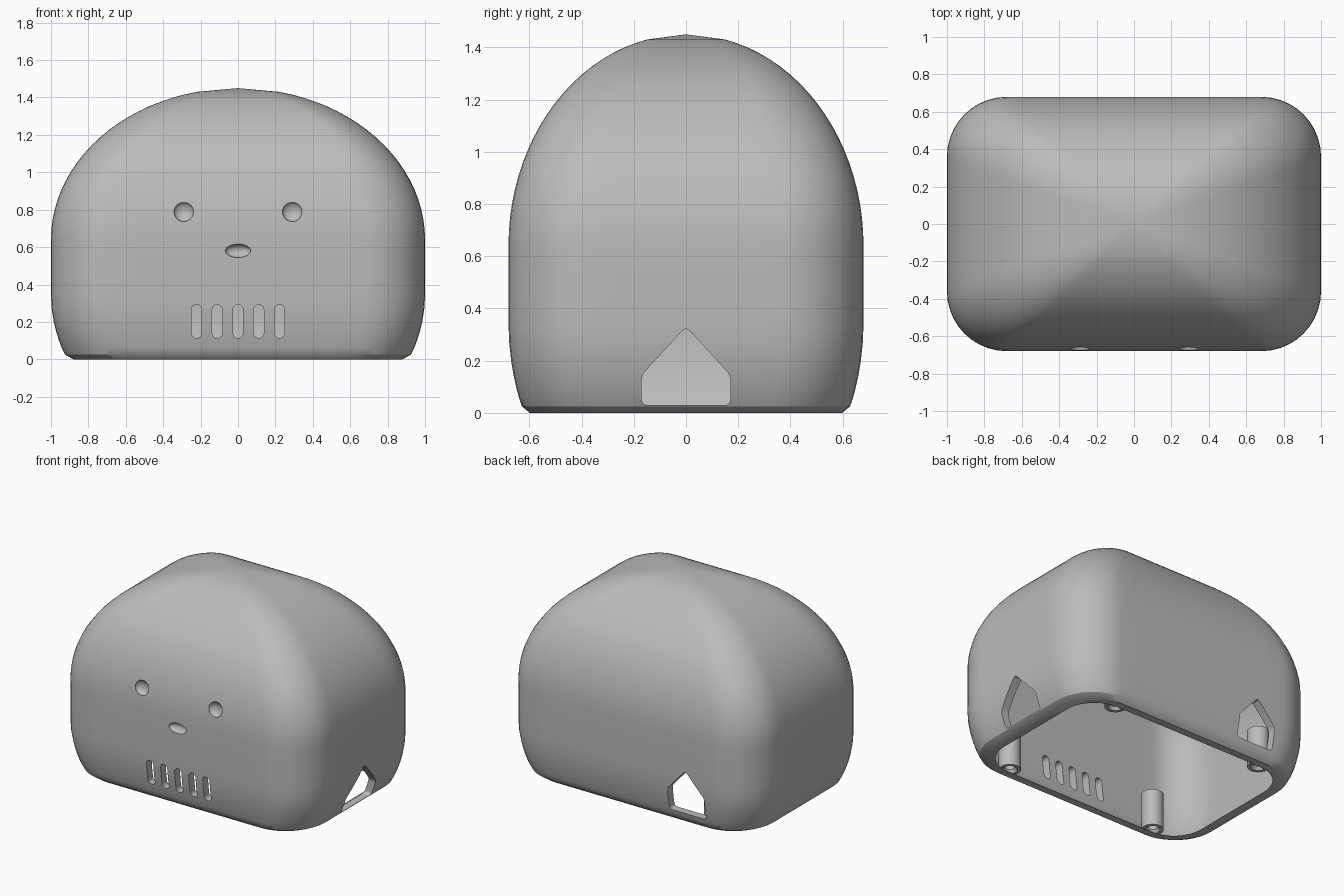
import bpy, bmesh, math
from mathutils import Matrix, Vector

cube = bpy.data.objects.get("Cube")
if cube:
    bpy.data.objects.remove(cube, do_unlink=True)

grey = bpy.data.materials.new("plain grey")
grey.use_nodes = True
COLOUR = (0.5, 0.5, 0.5, 1)
grey.diffuse_color = COLOUR
grey.node_tree.nodes["Principled BSDF"].inputs["Base Color"].default_value = COLOUR


def make_object(name, bm):
    bmesh.ops.recalc_face_normals(bm, faces=bm.faces)
    mesh = bpy.data.meshes.new(name)
    bm.to_mesh(mesh)
    bm.free()
    mesh.materials.append(grey)
    obj = bpy.data.objects.new(name, mesh)
    bpy.context.collection.objects.link(obj)
    return obj


def loft(name, rings, tip=None):
    """Skin closed rings of points; cap the start, and the end with a face or a tip."""
    bm = bmesh.new()
    loops = [[bm.verts.new(p) for p in ring] for ring in rings]
    n = len(loops[0])
    for a, b in zip(loops, loops[1:]):
        for i in range(n):
            j = (i + 1) % n
            bm.faces.new((a[i], a[j], b[j], b[i]))
    bm.faces.new(loops[0])
    if tip is None:
        bm.faces.new(loops[-1])
    else:
        top = bm.verts.new(tip)
        for i in range(n):
            bm.faces.new((loops[-1][i], loops[-1][(i + 1) % n], top))
    return make_object(name, bm)


def rounded_rect(hx, hy, r, steps=10, splits=10):
    corners = []
    for k, (sx, sy) in enumerate([(1, 1), (-1, 1), (-1, -1), (1, -1)]):
        centre = Vector((sx * (hx - r), sy * (hy - r)))
        corners.append([centre + r * Vector((math.cos(a), math.sin(a))) for a in
                        [(k + i / steps) * math.pi / 2 for i in range(steps + 1)]])
    pts = []
    for k, corner in enumerate(corners):
        nxt = corners[(k + 1) % 4][0]
        pts += corner + [corner[-1].lerp(nxt, i / splits) for i in range(1, splits)]
    return pts


# Body profile: height and scale of the rounded-rectangle section
SHOULDER, HEIGHT = 0.64, 1.45
profile = [(0, .88), (.025, .924), (.06, .942), (.1, .957), (.15, .973),
           (.2, .985), (.27, .996), (.34, 1), (.44, 1), (.54, 1)]
LAST = math.acos(0.22)
for i in range(21):
    a = LAST * i / 20
    profile.append((SHOULDER + (HEIGHT - SHOULDER) * math.sin(a), math.cos(a)))


def dome(name, hx, hy, r, height, start=0):
    section = rounded_rect(hx, hy, r)
    levels = [(z * height / HEIGHT, f) for z, f in profile]
    if start:
        levels.insert(0, (start, profile[0][1]))
    return loft(name, [[(p.x * f, p.y * f, z) for p in section] for z, f in levels],
                (0, 0, height))


def prism(name, outline, matrix, depth, round_by=0.0):
    """Extrude an (across, up) outline along y, optionally rounding its corners."""
    bm = bmesh.new()
    front = [bm.verts.new((u, -depth / 2, v)) for u, v in outline]
    back = [bm.verts.new((u, depth / 2, v)) for u, v in outline]
    bm.faces.new(front)
    bm.faces.new(back)
    for i in range(len(outline)):
        j = (i + 1) % len(outline)
        bm.faces.new((front[i], front[j], back[j], back[i]))
    if round_by:
        bm.edges.ensure_lookup_table()
        along = [e for e in bm.edges if abs(e.verts[0].co.y - e.verts[1].co.y) > depth / 2]
        bmesh.ops.bevel(bm, geom=along, offset=round_by, segments=4, affect='EDGES', profile=0.5)
    bm.transform(matrix)
    return make_object(name, bm)


def house_outline(half, low, eaves, peak):
    return [(-half, low), (half, low), (half, eaves), (0, peak), (-half, eaves)]


def ball(name, centre, size):
    bm = bmesh.new()
    bmesh.ops.create_uvsphere(bm, u_segments=32, v_segments=24, radius=1,
                              matrix=Matrix.Translation(centre) @ Matrix.Diagonal((*size, 1)))
    return make_object(name, bm)


def cut(target, cutter):
    cutter.hide_render = True
    mod = target.modifiers.new("cut", 'BOOLEAN')
    mod.operation, mod.solver, mod.object = 'DIFFERENCE', 'EXACT', cutter
    bpy.context.view_layer.update()
    graph = bpy.context.evaluated_depsgraph_get()
    mesh = bpy.data.meshes.new_from_object(target.evaluated_get(graph))
    target.modifiers.clear()
    target.data = mesh
    bpy.data.objects.remove(cutter, do_unlink=True)


# Hollow domed shell, open underneath
shell = dome("body_shell", 1, 0.68, 0.32, HEIGHT)
cut(shell, dome("cavity_cutter", 0.94, 0.62, 0.26, HEIGHT - 0.06, start=-0.05))

# House-shaped openings in the left side and the back
side = Matrix.Translation((0.95, 0, 0)) @ Matrix.Rotation(math.pi / 2, 4, 'Z')
cut(shell, prism("side_opening_cutter", house_outline(0.17, 0.03, 0.145, 0.33), side, 0.4, 0.02))
rear = Matrix.Translation((-0.47, 0.65, 0))
cut(shell, prism("back_opening_cutter", house_outline(0.145, 0.08, 0.24, 0.40), rear, 0.3, 0.02))

# Mouth vents: five upright rounded slots
for i in range(-2, 3):
    arc = [(0.027 * math.cos(a), 0.063 * (1 if k < 9 else -1) + 0.027 * math.sin(a))
           for k, a in enumerate([math.pi * j / 8 for j in range(9)] +
                                 [math.pi * (1 + j / 8) for j in range(9)])]
    place = Matrix.Translation((0.111 * i, -0.65, 0.203))
    cut(shell, prism("vent_cutter", arc, place, 0.3))

# Eye and nose dimples
for sx in (-1, 1):
    cut(shell, ball("eye_cutter", (0.29 * sx, -0.671, 0.79), (0.053, 0.035, 0.053)))
cut(shell, ball("nose_cutter", (0, -0.68, 0.58), (0.068, 0.035, 0.036)))

# Screw posts with countersunk blind holes
post_profile = [(.034, .2), (.034, .03), (.05, .008), (.072, .008), (.072, .27)]
posts = []
for label, sx, sy in [("front_left", 1, -1), ("front_right", -1, -1),
                      ("back_left", 1, 1), ("back_right", -1, 1)]:
    rings = [[(0.6 * sx + r * math.cos(a), 0.53 * sy + r * math.sin(a), z)
              for a in [math.tau * i / 32 for i in range(32)]] for r, z in post_profile]
    posts.append(loft(label + "_screw_post", rings))

# Smooth shading with sharp edges kept
bpy.ops.object.select_all(action='DESELECT')
for obj in [shell] + posts:
    obj.select_set(True)
bpy.context.view_layer.objects.active = shell
bpy.ops.object.shade_smooth_by_angle(angle=math.radians(32))
